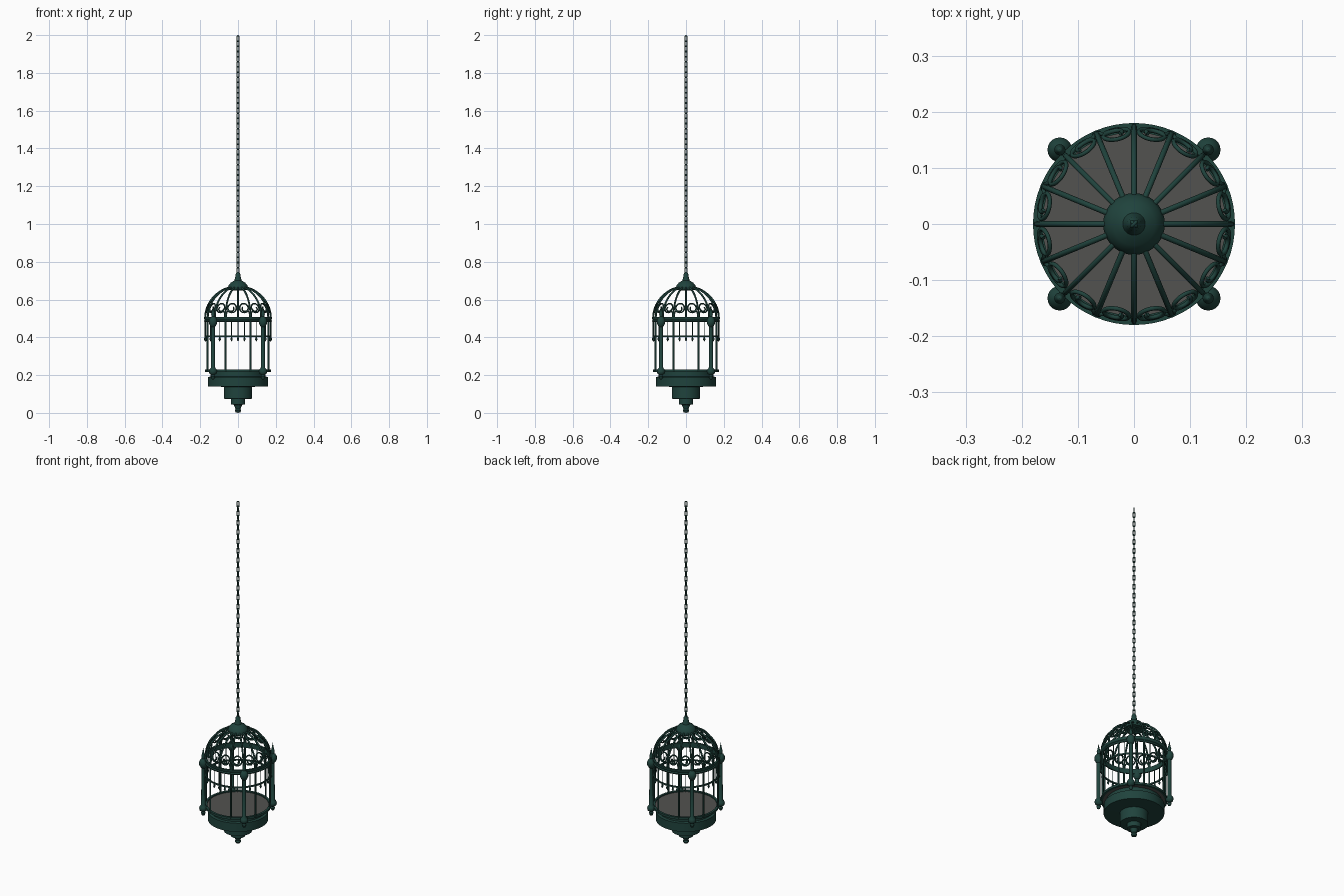
import bpy, bmesh, math
from math import sin, cos, pi, radians, sqrt

if "Cube" in bpy.data.objects:
    bpy.data.objects.remove(bpy.data.objects["Cube"])


def material(name, rgb):
    m = bpy.data.materials.new(name)
    m.diffuse_color = (*rgb, 1)
    m.use_nodes = True
    m.node_tree.nodes["Principled BSDF"].inputs["Base Color"].default_value = m.diffuse_color
    return m


GREEN = material("dark green metal", (0.014, 0.056, 0.046))
GREY = material("grey floor", (0.085, 0.085, 0.08))


def add(name, data, mat):
    ob = bpy.data.objects.new(name, data)
    bpy.context.collection.objects.link(ob)
    data.materials.append(mat)
    return ob


def lathe(name, profile, mat=GREEN, n=48, centres=((0, 0),), closed=False):
    """Revolve an (r, z) profile round a vertical axis at each centre."""
    bm = bmesh.new()
    for cx, cy in centres:
        rows = []
        for r, z in profile:
            if r < 1e-6:
                rows.append([bm.verts.new((cx, cy, z))] * n)
            else:
                rows.append([bm.verts.new((cx + r * cos(2 * pi * i / n),
                                           cy + r * sin(2 * pi * i / n), z)) for i in range(n)])
        pairs = list(zip(rows, rows[1:]))
        if closed:
            pairs.append((rows[-1], rows[0]))
        for a, b in pairs:
            for i in range(n):
                j = (i + 1) % n
                vs = list(dict.fromkeys((a[i], a[j], b[j], b[i])))
                if len(vs) > 2:
                    bm.faces.new(vs)
    bmesh.ops.recalc_face_normals(bm, faces=bm.faces)
    me = bpy.data.meshes.new(name)
    bm.to_mesh(me)
    bm.free()
    ob = add(name, me, mat)
    bpy.context.view_layer.objects.active = ob
    ob.select_set(True)
    bpy.ops.object.shade_smooth_by_angle(angle=radians(40))
    ob.select_set(False)
    return ob


def wires(name, paths, radius, cyclic=False, res=2):
    """Round wire along each path of points."""
    cu = bpy.data.curves.new(name, 'CURVE')
    cu.dimensions = '3D'
    cu.bevel_depth = radius
    cu.bevel_resolution = res
    cu.use_fill_caps = True
    for pts in paths:
        s = cu.splines.new('POLY')
        s.points.add(len(pts) - 1)
        for p, co in zip(s.points, pts):
            p.co = (*co, 1)
        s.use_cyclic_u = cyclic
        s.use_smooth = True
    return add(name, cu, GREEN)


def polar(deg, r, z):
    return (r * cos(radians(deg)), r * sin(radians(deg)), z)


def ring(name, r0, r1, z0, z1):
    return lathe(name, [(r0, z0), (r1, z0), (r1, z1), (r0, z1)], n=64, closed=True)


R, DOME_Z, DOME_H = 0.174, 0.5, 0.17


def dome_r(z):
    return R * sqrt(max(0, 1 - ((z - DOME_Z) / DOME_H) ** 2))


# Stepped base with hanging finial
lathe("base", [(0, 0), (0.012, 0.003), (0.017, 0.012), (0.013, 0.02), (0.022, 0.043),
               (0.038, 0.045), (0.038, 0.073), (0.075, 0.075), (0.075, 0.138),
               (0.16, 0.14), (0.16, 0.19), (0.145, 0.192), (0.145, 0.217), (0, 0.217)])
# Floor and its rim
lathe("floor", [(0, 0.218), (0.165, 0.218), (0.165, 0.224), (0, 0.224)], GREY, 64)
ring("floor_rim", 0.163, 0.176, 0.217, 0.23)

# Band under the dome, with a moulding, and the thin lower ring
lathe("dome_band", [(0.169, 0.48), (0.176, 0.48), (0.18, 0.487), (0.176, 0.493),
                    (0.18, 0.5), (0.18, 0.508), (0.169, 0.508)], n=64, closed=True)
ring("lower_ring", 0.17, 0.177, 0.402, 0.41)

# Full bars beside the posts, leaving an opening on each side
full = [q * 90 + a for q in range(4) for a in (22.5, 67.5)]
wires("cage_bars", [[polar(a, R, 0.22), polar(a, R, 0.49)] for a in full], 0.005)

# Short bars ending in drops
short = [i * 11.25 for i in range(32) if i % 4 != 2 and i % 8 != 4]
wires("short_bars", [[polar(a, R, 0.4), polar(a, R, 0.49)] for a in short], 0.0025, res=1)
lathe("drops", [(0, 0.377), (0.006, 0.388), (0.005, 0.395), (0.002, 0.405), (0, 0.405)], n=8,
      centres=[polar(a, R, 0)[:2] for a in short])

# Dome ribs
ribs = []
for k in range(16):
    ribs.append([polar(k * 22.5, R * cos(t * pi / 30), DOME_Z + DOME_H * sin(t * pi / 30))
                 for t in range(15)])
wires("dome_ribs", ribs, 0.005)

# Scrolls between the ribs, mirrored about each rib pair
scrolls = []
for k in range(16):
    side = 1 if k % 2 else -1
    pts = []
    for t in range(41):
        f = t / 40
        ang = radians(-150 + 540 * f)
        rad = 0.024 if f < 0.6 else 0.024 - 0.04 * (f - 0.6)
        u, z = rad * cos(ang), 0.555 + rad * sin(ang)
        pts.append((u, z))
    tail = [(-0.028, 0.507), (-0.029, 0.52), (-0.026, 0.53)]
    path = []
    for u, z in tail + pts:
        a = 11.25 + k * 22.5 + side * math.degrees(u / 0.166)
        path.append(polar(a, dome_r(z), z))
    scrolls.append(path)
wires("dome_scrolls", scrolls, 0.004, res=1)

# Four corner posts with balls and spires
lathe("corner_posts", [(0, 0.175), (0.008, 0.18), (0.012, 0.192), (0.008, 0.2), (0.019, 0.208),
                       (0.022, 0.22), (0.019, 0.23), (0.011, 0.24), (0.01, 0.455), (0.016, 0.462),
                       (0.022, 0.475), (0.022, 0.49), (0.016, 0.503), (0.008, 0.51),
                       (0.01, 0.525), (0.006, 0.54), (0, 0.572)], n=20,
      centres=[polar(a, 0.187, 0)[:2] for a in (45, 135, 225, 315)])

# Domed cap and neck
lathe("top_cap", [(0, 0.648), (0.052, 0.65), (0.055, 0.66), (0.05, 0.675), (0.038, 0.69),
                  (0.02, 0.7), (0.016, 0.712), (0.012, 0.735), (0.006, 0.745), (0, 0.747)])

# Hanging chain of alternating links
links, N, half, w = [], 46, 0.0155, 0.0065
for i in range(N):
    zc = 0.755 + (1.9815 - 0.755) * i / (N - 1)
    d = radians(45 if i % 2 else -45)
    pts = []
    for t in range(16):
        a = 2 * pi * (t + 0.5) / 16
        u = w * cos(a)
        v = w * sin(a) + math.copysign(half - w, sin(a))
        pts.append((u * cos(d), u * sin(d), zc + v))
    links.append(pts)
wires("chain", links, 0.003, cyclic=True, res=1)
